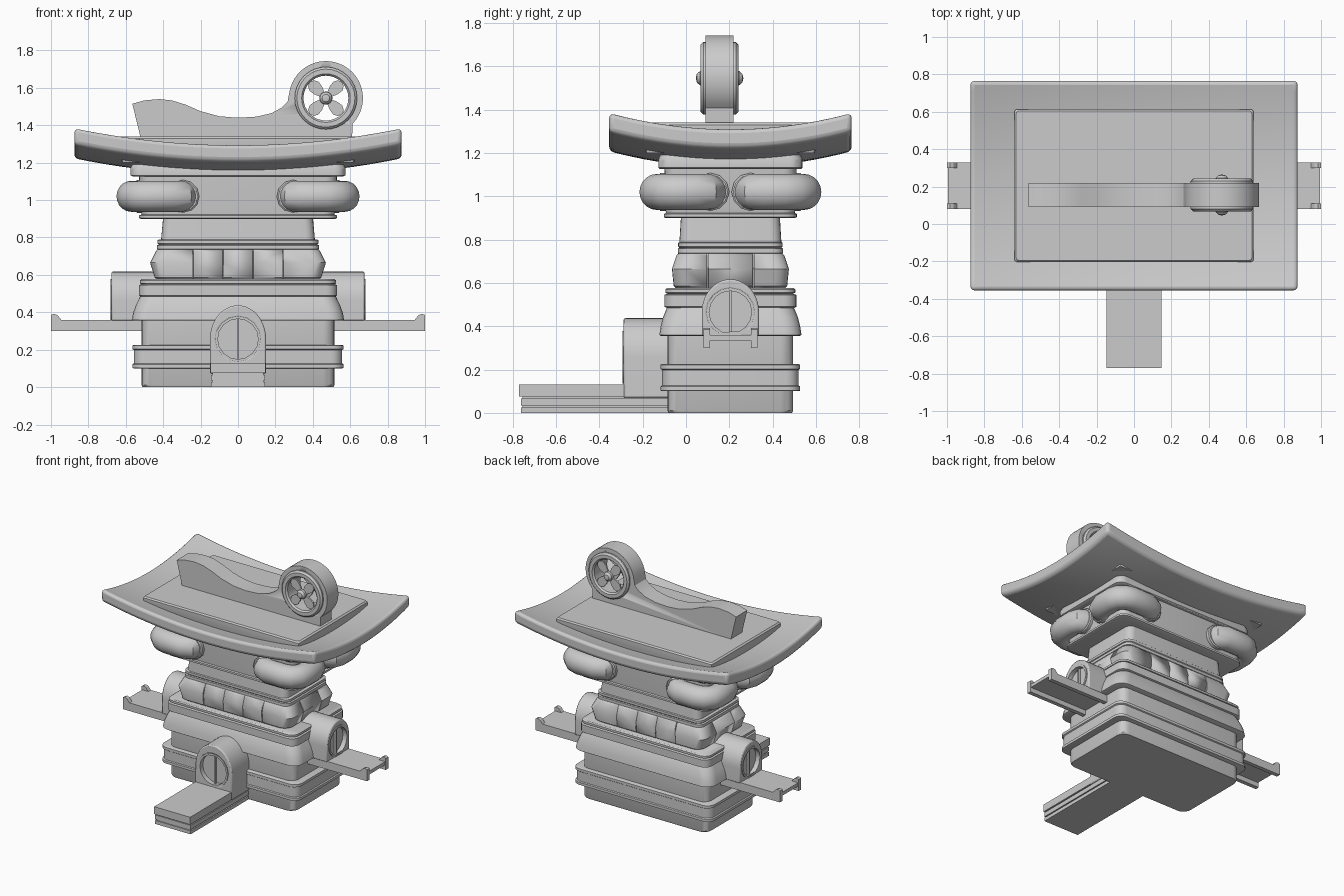
import bpy, bmesh
from math import sin, cos, pi, radians
from mathutils import Matrix, Vector

if "Cube" in bpy.data.objects:
    bpy.data.objects.remove(bpy.data.objects["Cube"])

CY = 0.205  # tower centre in y
I = Matrix.Identity(4)


def finish(name, bm, M=I, angle=32):
    bmesh.ops.remove_doubles(bm, verts=bm.verts, dist=1e-5)
    bmesh.ops.recalc_face_normals(bm, faces=bm.faces)
    bm.transform(M)
    me = bpy.data.meshes.new(name)
    bm.to_mesh(me)
    bm.free()
    me.polygons.foreach_set("use_smooth", [True] * len(me.polygons))
    me.set_sharp_from_angle(angle=radians(angle))
    ob = bpy.data.objects.new(name, me)
    bpy.context.collection.objects.link(ob)
    return ob


def skin(name, rings, M=I, caps=True, closed=False, bm=None):
    """Bridge a list of equal-length point rings."""
    bm = bm or bmesh.new()
    vs = [[bm.verts.new(p) for p in r] for r in rings]
    n = len(vs[0])
    pairs = list(zip(vs, vs[1:])) + ([(vs[-1], vs[0])] if closed else [])
    for a, b in pairs:
        for i in range(n):
            bm.faces.new((a[i], a[(i + 1) % n], b[(i + 1) % n], b[i]))
    if caps and not closed:
        bm.faces.new(vs[0])
        bm.faces.new(vs[-1])
    return finish(name, bm, M)


def tier(name, levels, r=0.06, seg=5):
    """Rounded rectangle stacked through (z, half x, half y) levels."""
    rings = []
    for z, hx, hy in levels:
        ring = []
        for k, (sx, sy) in enumerate(((1, 1), (-1, 1), (-1, -1), (1, -1))):
            for j in range(seg + 1):
                a = pi / 2 * (k + j / seg)
                ring.append((sx * (hx - r) + r * cos(a), CY + sy * (hy - r) + r * sin(a), z))
        rings.append(ring)
    return skin(name, rings)


def prism(name, pts, y0, y1, M=I):
    return skin(name, [[(x, y, z) for x, z in pts] for y in (y0, y1)], M)


def box(name, x0, x1, y0, y1, z0, z1, M=I):
    return prism(name, [(x0, z0), (x1, z0), (x1, z1), (x0, z1)], y0, y1, M)


def lathe(name, prof, cx, cz, M=I, seg=32, closed=False):
    """Revolve (radius, y) profile about a y-parallel axis."""
    rings = [[(cx + r * cos(2 * pi * i / seg), y, cz + r * sin(2 * pi * i / seg))
              for i in range(seg)] for r, y in prof]
    return skin(name, rings, M, closed=closed)


def bevel(ob, w, seg=2):
    m = ob.modifiers.new("bevel", "BEVEL")
    m.width, m.segments, m.limit_method, m.angle_limit = w, seg, "ANGLE", radians(50)


def cut(ob, cutter):
    m = ob.modifiers.new("cut", "BOOLEAN")
    m.operation, m.object, m.solver = "DIFFERENCE", cutter, "EXACT"
    cutter.hide_render = True
    cutter.hide_set(True)


# tower tiers
tier("base", [(0, .51, .285), (.01, .515, .29), (.37, .515, .29)])
tier("base_band", [(.1, .555, .315), (.103, .565, .322), (.122, .565, .322), (.127, .557, .315),
                   (.198, .557, .315), (.203, .565, .322), (.222, .565, .322), (.226, .555, .315)])
tier("skirt", [(.355, .555, .32), (.36, .567, .328), (.40, .56, .322), (.44, .545, .312),
               (.475, .528, .298), (.492, .52, .29)], .08)
tier("skirt_cap", [(.485, .52, .295), (.49, .53, .305), (.545, .53, .305), (.55, .515, .29),
                   (.555, .525, .30), (.57, .525, .30), (.577, .515, .292)])
tier("pad_core", [(.57, .415, .235), (.67, .452, .252), (.74, .42, .228)])
pads = tier("pads", [(.575, .43, .25), (.585, .445, .262), (.665, .47, .27), (.725, .44, .25), (.737, .43, .24)])
tier("pad_band", [(.735, .425, .238), (.738, .433, .243), (.758, .433, .243), (.762, .422, .236),
                  (.768, .43, .241), (.785, .43, .241), (.79, .42, .235)], .05)
tier("neck", [(.78, .412, .236), (.91, .40, .228)], .05)
tier("collar", [(.9, .52, .30), (.904, .53, .307), (.918, .53, .307), (.923, .515, .298),
                (.95, .52, .3), (1.14, .53, .305)])
tier("collar_cap", [(1.125, .56, .325), (1.132, .575, .333), (1.17, .575, .333), (1.19, .565, .325), (1.2, .54, .30)])

# seams that split the pads
for x in (-.24, -.08, .08, .24):
    cut(pads, box("seam_cutter", x - .003, x + .003, -.3, .7, .5, .8))
for y in (.1, .31):
    cut(pads, box("seam_cutter", -.6, .6, y - .003, y + .003, .5, .8))

# corner pipes
path = [(.29, 0), (.29, -.08), (.305, -.115), (.345, -.135), (.48, -.135), (.525, -.122), (.558, -.09),
        (.57, -.045), (.57, .05), (.555, .09), (.52, .112), (.44, .112)]
pts = [Vector(p) for p in path]
for sx in (1, -1):
    for sy in (1, -1):
        rings = []
        for i, p in enumerate(pts):
            t = (pts[min(i + 1, len(pts) - 1)] - pts[max(i - 1, 0)]).normalized()
            nx, ny = -t.y, t.x
            rings.append([(sx * (p.x + .08 * cos(a) * nx),
                           CY + sy * (p.y + .08 * cos(a) * ny - CY), 1.02 + .083 * sin(a))
                          for a in (2 * pi * k / 20 for k in range(20))])
        skin("corner_pipe", rings)
        # flanges where the pipe enters the walls
        S = Matrix.Translation((0, CY, 0)) @ Matrix.Diagonal((sx, sy, 1, 1)) @ Matrix.Translation((0, -CY, 0))
        lathe("front_flange", [(.088, -.08), (.088, -.118), (.08, -.124)], .295, 1.02, S, 12)
        lathe("side_flange", [(.088, -.50), (.088, -.54), (.08, -.546)], .112, 1.02,
              S @ Matrix.Rotation(pi / 2, 4, "Z"), 12)

# roof: curved slab
HX, HY, TH = .875, .56, .09
bm = bmesh.new()
bmesh.ops.create_grid(bm, x_segments=28, y_segments=20, size=1)
for v in bm.verts:
    v.co = (v.co.x * HX, CY + v.co.y * HY, 1.223 + .09 * v.co.x ** 2 + .075 * v.co.y ** 2)
ex = bmesh.ops.extrude_face_region(bm, geom=bm.faces[:], use_keep_orig=True)
for v in ex["geom"]:
    if isinstance(v, bmesh.types.BMVert):
        v.co.z -= TH
bevel(finish("roof", bm), .022, 3)
tier("roof_panel", [(1.2, .62, .39), (1.29, .64, .408), (1.33, .64, .408), (1.34, .63, .40)], .015, 2)

# crest with fan housing
FX, FZ, FY = .47, 1.545, .155
prof = [(-.52, 1.33), (-.565, 1.515), (-.5, 1.533), (-.42, 1.54), (-.35, 1.532), (-.28, 1.51), (-.2, 1.475),
        (-.1, 1.448), (0, 1.44), (.1, 1.446), (.18, 1.465), (.235, 1.495), (.265, 1.525)]
prof += [(FX + .198 * cos(radians(a)), FZ + .198 * sin(radians(a))) for a in range(172, -46, -8)]
prof += [(.61, 1.33)]
crest = prism("crest", prof, .09, .22)
cut(crest, lathe("fan_hole_cutter", [(.135, 0), (.135, .3)], FX, FZ))
lathe("fan_ring", [(.12, .08), (.13, .068), (.155, .068), (.167, .08), (.167, .23), (.155, .242),
                   (.13, .242), (.12, .23)], FX, FZ, closed=True)
lathe("fan_hub", [(0, .045), (.02, .05), (.033, .065), (.035, .085), (.02, .1), (.02, .21), (.035, .225),
                  (.033, .245), (.02, .26), (0, .265)], FX, FZ, seg=16)
for k in range(4):
    R = Matrix.Translation((FX, 0, FZ)) @ Matrix.Rotation(pi / 4 + k * pi / 2, 4, "Y")
    for y in (.085, .225):
        prism("fan_blade", [(-.012, .015), (-.03, .06), (-.034, .09), (-.022, .113), (0, .121),
                            (.022, .113), (.034, .09), (.03, .06), (.012, .015)], y - .006, y + .006, R)


# porthole: arched housing with recessed shutter
def porthole(side, M, zc, w, h, hole, face, back, bottom):
    arch = [(w * cos(pi * i / 20), zc + h * sin(pi * i / 20)) for i in range(21)]
    body = prism(side + "_port_housing", arch + [(-w, bottom), (w, bottom)], face, back, M)
    cut(body, lathe(side + "_port_cutter", [(hole, face - .1), (hole, face + .03)], 0, zc, M, 16))
    bevel(body, .008)
    lathe(side + "_port_rim", [(hole - .01, face + .03), (hole - .01, face - .004), (hole + .004, face - .004),
                               (hole + .004, face + .03)], 0, zc, M, 16, True)
    box(side + "_port_bar", -.006, .006, face + .015, face + .04, zc - hole * .97, zc + hole * .97, M)


porthole("front", I, .257, .15, .18, .118, -.288, -.05, .07)
for side, s in (("right", 1), ("left", -1)):
    M = Matrix.Translation((0, CY, 0)) @ Matrix.Rotation(s * pi / 2, 4, "Z")
    porthole(side, M, .465, .132, .152, .108, -.677, -.4, .355)
    # side tray with rails and end posts
    box(side + "_tray", -.12, .12, -.995, -.45, .335, .36, M)
    for u in (-1, 1):
        rail = [(-.45, .3), (-1, .3), (-1, .385), (-.985, .392), (-.965, .385), (-.945, .36), (-.45, .36)]
        skin(side + "_rail", [[(u * x, y, z) for y, z in rail] for x in (.095, .125)], M)

# front ramp with layered sides
box("front_ramp_top", -.147, .147, -.77, -.05, .075, .13)
for z0, z1, w, y in ((0, .026, .145, -.762), (.026, .034, .135, -.755), (.034, .066, .145, -.762), (.066, .08, .135, -.755)):
    box("front_ramp_layer", -w, w, y, -.05, z0, z1)
